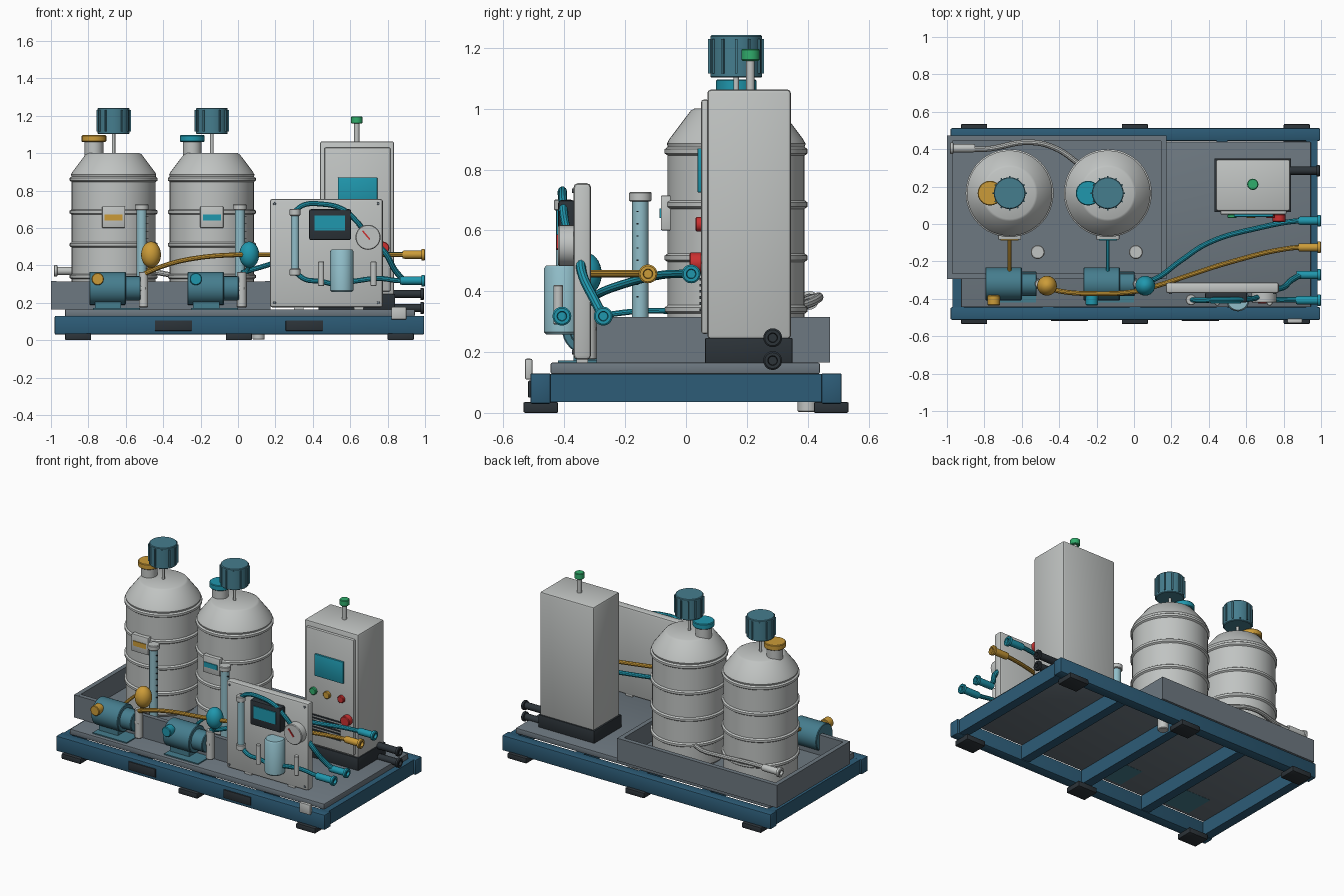
import bpy, bmesh, math
from mathutils import Vector, Matrix

if "Cube" in bpy.data.objects:
    bpy.data.objects.remove(bpy.data.objects["Cube"])

def material(name, rgb):
    m = bpy.data.materials.new(name)
    m.diffuse_color = (*rgb, 1)
    m.use_nodes = True
    m.node_tree.nodes["Principled BSDF"].inputs["Base Color"].default_value = m.diffuse_color
    return m

NAVY = material("navy frame", (.026, .107, .185))
DECK = material("slate grey", (.155, .19, .22))
GREY = material("light grey", (.53, .55, .54))
TEAL = material("motor teal", (.06, .205, .27))
CYAN = material("cyan", (.014, .31, .42))
AMBER = material("amber", (.6, .33, .04))
BLACK = material("charcoal", (.025, .033, .04))
RED = material("red", (.6, .03, .03))
GREEN = material("green", (.03, .42, .15))
PALE = material("pale glass", (.28, .51, .58))

def finish(name, bm, mat):
    me = bpy.data.meshes.new(name)
    bmesh.ops.recalc_face_normals(bm, faces=bm.faces)
    bm.to_mesh(me)
    bm.free()
    me.materials.append(mat)
    ob = bpy.data.objects.new(name, me)
    bpy.context.collection.objects.link(ob)
    return ob

def box(name, x, y, z, mat, bevel=0.0):
    """Box from (min, max) pairs, optionally with rounded edges."""
    bm = bmesh.new()
    bmesh.ops.create_cube(bm, size=1)
    for v in bm.verts:
        v.co = [(r[0] + r[1]) / 2 + c * (r[1] - r[0]) for r, c in zip((x, y, z), v.co)]
    if bevel:
        bmesh.ops.bevel(bm, geom=bm.edges[:], offset=bevel, segments=2, profile=.5, affect='EDGES')
    return finish(name, bm, mat)

def lathe(name, origin, axis, profile, mat, seg=32):
    """Revolve (radius, height) points around an axis, closing both ends."""
    bm = bmesh.new()
    rot = Vector((0, 0, 1)).rotation_difference(Vector(axis)).to_matrix()
    rings = []
    for r, h in profile:
        rings.append([bm.verts.new(Vector(origin) + rot @ Vector(
            (r * math.cos(2 * math.pi * i / seg), r * math.sin(2 * math.pi * i / seg), h)))
            for i in range(seg)])
    for a, b in zip(rings, rings[1:]):
        for i in range(seg):
            j = (i + 1) % seg
            bm.faces.new((a[i], a[j], b[j], b[i]))
    bm.faces.new(rings[0])
    bm.faces.new(rings[-1])
    return finish(name, bm, mat)

def cyl(name, origin, axis, r, length, mat, seg=24):
    c = min(.004, r * .2, length * .2)
    return lathe(name, origin, axis, [(r - c, 0), (r, c), (r, length - c), (r - c, length)], mat, seg)

def hose(name, pts, r, mat):
    cu = bpy.data.curves.new(name, 'CURVE')
    cu.dimensions = '3D'
    cu.bevel_depth, cu.bevel_resolution, cu.resolution_u = r, 3, 8
    cu.use_fill_caps = True
    sp = cu.splines.new('BEZIER')
    sp.bezier_points.add(len(pts) - 1)
    for p, co in zip(sp.bezier_points, pts):
        p.co = co
        p.handle_left_type = p.handle_right_type = 'AUTO'
    cu.materials.append(mat)
    ob = bpy.data.objects.new(name, cu)
    bpy.context.collection.objects.link(ob)
    bpy.ops.object.select_all(action='DESELECT')
    ob.select_set(True)
    bpy.context.view_layer.objects.active = ob
    bpy.ops.object.convert(target='MESH')

def fitting(name, x0, y, z, length, mat, s=1):
    """Pipe end with a flange, pointing along s * x."""
    L = length
    lathe(name, (x0, y, z), (s, 0, 0), [(.02, 0), (.022, .01), (.022, L - .02), (.031, L - .018),
          (.031, L - .004), (.026, L), (.016, L), (.014, L - .015)], mat, 20)

# Skid frame, deck, feet and fork pockets
for s, n in ((-1, "front"), (1, "back")):
    box(n + "_rail", (-.98, .995), sorted((s * .445, s * .512)), (.03, .13), NAVY, .006)
    for x in (-.855, .005, .87):
        box(n + "_foot", (x - .07, x + .07), sorted((s * .42, s * .535)), (0, .036), BLACK, .006)
for x in (-.94, -.46, .005, .47, .95):
    box("cross_beam", (x - .03, x + .03), (-.45, .45), (.035, .128), NAVY)
box("deck", (-.925, .945), (-.445, .44), (.128, .165), DECK, .005)
for x in (-.345, .355):
    box("fork_pocket", (x - .1, x + .1), (-.519, -.505), (.05, .106), BLACK, .003)
box("junction_box", (.82, .9), (-.53, -.505), (.11, .178), GREY, .006)
cyl("drain_stub", (.11, .4, .003), (0, 0, 1), .033, .13, GREY)

# Open containment tray
box("tray_floor", (-.995, .17), (-.29, .47), (.165, .18), DECK)
for x in (-1.0, .145):
    box("tray_side", (x, x + .03), (-.295, .473), (.165, .315), DECK)
for y in (-.295, .443):
    box("tray_wall", (-.99, .165), (y, y + .03), (.1652, .3148), DECK)

def dosing_unit(dx, accent):
    """One drum with mixer, level tube and metering pump."""
    cx, cy = -.665 + dx, .165
    prof = [(.205, .18), (.225, .2)]
    for z in (.34, .51, .685, .86):
        prof += [(.225, z - .014), (.235, z - .007), (.235, z + .007), (.225, z + .014)]
    prof += [(.228, .885), (.22, .9), (.15, .993), (.138, 1.0)]
    lathe("drum", (cx, cy, 0), (0, 0, 1), prof, GREY, 48)
    cyl("filler_neck", (cx - .105, cy, .98), (0, 0, 1), .05, .085, GREY)
    cyl("filler_cap", (cx - .105, cy, 1.06), (0, 0, 1), .066, .036, accent)
    # Mixer motor with cooling fins
    cyl("mixer_shaft", (cx, cy, .99), (0, 0, 1), .009, .115, GREY, 12)
    cyl("mixer_motor", (cx, cy, 1.102), (0, 0, 1), .085, .14, TEAL, 32)
    for i in range(12):
        fin = box("motor_fin", (.08, .092), (-.004, .004), (1.115, 1.23), TEAL)
        fin.data.transform(Matrix.Translation((cx, cy, 0)) @ Matrix.Rotation(i * math.pi / 6, 4, 'Z'))
    # Label
    box("label_plate", (cx - .062, cx + .062), (-.083, -.04), (.6, .715), GREY, .005)
    box("label_stripe", (cx - .048, cx + .048), (-.087, -.082), (.64, .672), accent)
    # Level tube with graduations
    tx, ty = cx + .15, -.15
    cyl("level_tube", (tx, ty, .2), (0, 0, 1), .027, .51, PALE)
    cyl("level_tube_cap", (tx, ty, .695), (0, 0, 1), .037, .032, GREY)
    cyl("level_tube_base", (tx, ty, .18), (0, 0, 1), .037, .04, GREY)
    for i in range(8):
        box("level_mark", (tx + .024, tx + .036), (ty - .012, ty - .006),
            (.38 + i * .04, .384 + i * .04), BLACK)
    # Pump
    px, py, pz = cx - .13, -.32, .277
    box("pump_base", (px + .02, px + .27), (-.42, -.22), (.127, .172), TEAL)
    box("pump_saddle", (px + .03, px + .17), (-.37, -.27), (.165, .23), TEAL)
    cyl("pump_motor", (px, py, pz), (1, 0, 0), .088, .195, TEAL, 32)
    cyl("pump_gearbox", (px + .19, py, pz), (1, 0, 0), .065, .085, TEAL)
    cyl("pump_head", (px + .27, py, pz), (1, 0, 0), .024, .035, GREY)
    cyl("pump_valve", (px + .29, py, .175), (0, 0, 1), .025, .19, GREY)
    cyl("pump_knob", (px + .045, py - .06, pz + .05), (0, -1, 0), .033, .055, accent)
    hose("suction_pipe", [(cx, -.04, .335), (cx, -.15, .335), (cx, -.28, .32)], .01, accent)
    # Pulsation damper
    lathe("damper", (px + .33, -.33, .457), (0, 0, 1),
          [(max(.053 * math.sin(a), .002), -.07 * math.cos(a))
           for a in [math.pi * i / 14 for i in range(15)]], accent, 24)
    hose("damper_stem", [(px + .29, py, .35), (px + .315, py, .37), (px + .33, -.33, .4)], .012, accent)

dosing_unit(0, AMBER)
dosing_unit(.525, CYAN)

# Discharge hoses running to the right end
hose("amber_discharge", [(-.5, -.33, .355), (-.39, -.36, .4), (-.235, -.372, .437), (.01, -.36, .457),
     (.14, -.325, .457), (.3, -.272, .457), (.51, -.205, .457), (.83, -.13, .457), (.98, -.122, .457)], .013, AMBER)
fitting("amber_outlet", .88, -.125, .457, .12, AMBER)
hose("cyan_discharge", [(.02, -.32, .36), (.12, -.29, .39), (.245, -.2, .425), (.4, -.1, .45),
     (.67, -.02, .457), (.89, .018, .457), (.98, .018, .457)], .014, CYAN)
fitting("cyan_outlet", .88, .017, .457, .12, CYAN)
hose("sample_hose", [(.7, -.33, .54), (.78, -.345, .475), (.85, -.295, .36), (.9, -.272, .318),
     (.98, -.272, .318)], .016, CYAN)
fitting("sample_outlet", .87, -.272, .318, .13, CYAN)

# Grey fill pipe at the rear left
hose("fill_pipe", [(-.95, .405, .37), (-.8, .4, .37), (-.555, .437, .38), (-.42, .405, .36),
     (-.28, .31, .33)], .015, GREY)
fitting("fill_inlet", -.85, .405, .37, .135, GREY, -1)

# Instrument board
box("board", (.17, .775), (-.37, -.312), (.175, .755), GREY, .014)
for x in (.3, .62):
    box("board_foot", (x, x + .05), (-.36, -.322), (.16, .19), GREY)
for x in (.195, .75):
    for z in (.2, .73):
        cyl("board_screw", (x, -.368, z), (0, -1, 0), .008, .007, DECK, 10)
box("display_housing", (.38, .605), (-.42, -.365), (.535, .7), BLACK, .01)
box("display_screen", (.41, .572), (-.425, -.418), (.587, .667), CYAN)
cyl("gauge", (.695, -.365, .55), (0, -1, 0), .067, .055, GREY, 32)
needle = box("gauge_needle", (-.004, .004), (-.426, -.419), (-.015, .045), RED)
needle.data.transform(Matrix.Translation((.695, 0, .55)) @ Matrix.Rotation(-.7, 4, 'Y'))
cyl("flow_tube", (.305, -.405, .36), (0, 0, 1), .022, .33, PALE)
for z in (.345, .665):
    cyl("flow_tube_cap", (.305, -.405, z), (0, 0, 1), .029, .037, GREY)
lathe("filter_vessel", (.555, -.405, 0), (0, 0, 1), [(.055, .258), (.062, .266), (.062, .475), (.055, .485)], PALE)
for x in (.445, .725):
    cyl("sensor_probe", (x, -.42, .29), (0, 0, 1), .016, .13, GREY, 16)
hose("upper_hose", [(.305, -.405, .69), (.35, -.408, .722), (.44, -.405, .728), (.56, -.405, .7),
     (.63, -.4, .64), (.67, -.39, .59)], .014, CYAN)
hose("lower_hose", [(.31, -.405, .36), (.36, -.408, .325), (.44, -.405, .315), (.52, -.4, .3),
     (.64, -.4, .318), (.75, -.405, .33), (.86, -.405, .318), (.98, -.405, .318)], .014, CYAN)
fitting("lower_outlet", .865, -.408, .318, .135, CYAN)

# Control cabinet
box("cabinet_plinth", (.43, .84), (.063, .35), (.16, .247), BLACK, .004)
box("cabinet", (.438, .835), (.07, .345), (.243, 1.063), GREY, .012)
box("cabinet_door", (.462, .815), (.05, .075), (.26, 1.03), GREY, .008)
box("cabinet_screen", (.535, .745), (.038, .053), (.725, .87), CYAN, .003)
for x, mat in ((.525, GREEN), (.625, AMBER), (.73, RED)):
    cyl("push_button", (x, .053, .62), (0, -1, 0), .024, .022, mat)
cyl("emergency_stop", (.775, .053, .493), (0, -1, 0), .034, .042, RED)
for i in range(7):
    z = .335 + i * .02
    box("vent_slot", (.51, .72), (.044, .053), (z, z + .009), BLACK)
cyl("beacon_stem", (.635, .212, 1.055), (0, 0, 1), .014, .11, GREY, 16)
cyl("beacon", (.635, .212, 1.157), (0, 0, 1), .03, .04, GREEN)
for z in (.172, .247):
    fitting("cable_gland", .83, .285, z, .165, BLACK)

# Smooth rounded surfaces, keep hard edges crisp
bpy.ops.object.select_all(action='SELECT')
bpy.context.view_layer.objects.active = bpy.data.objects["deck"]
bpy.ops.object.shade_smooth_by_angle(angle=math.radians(35))
